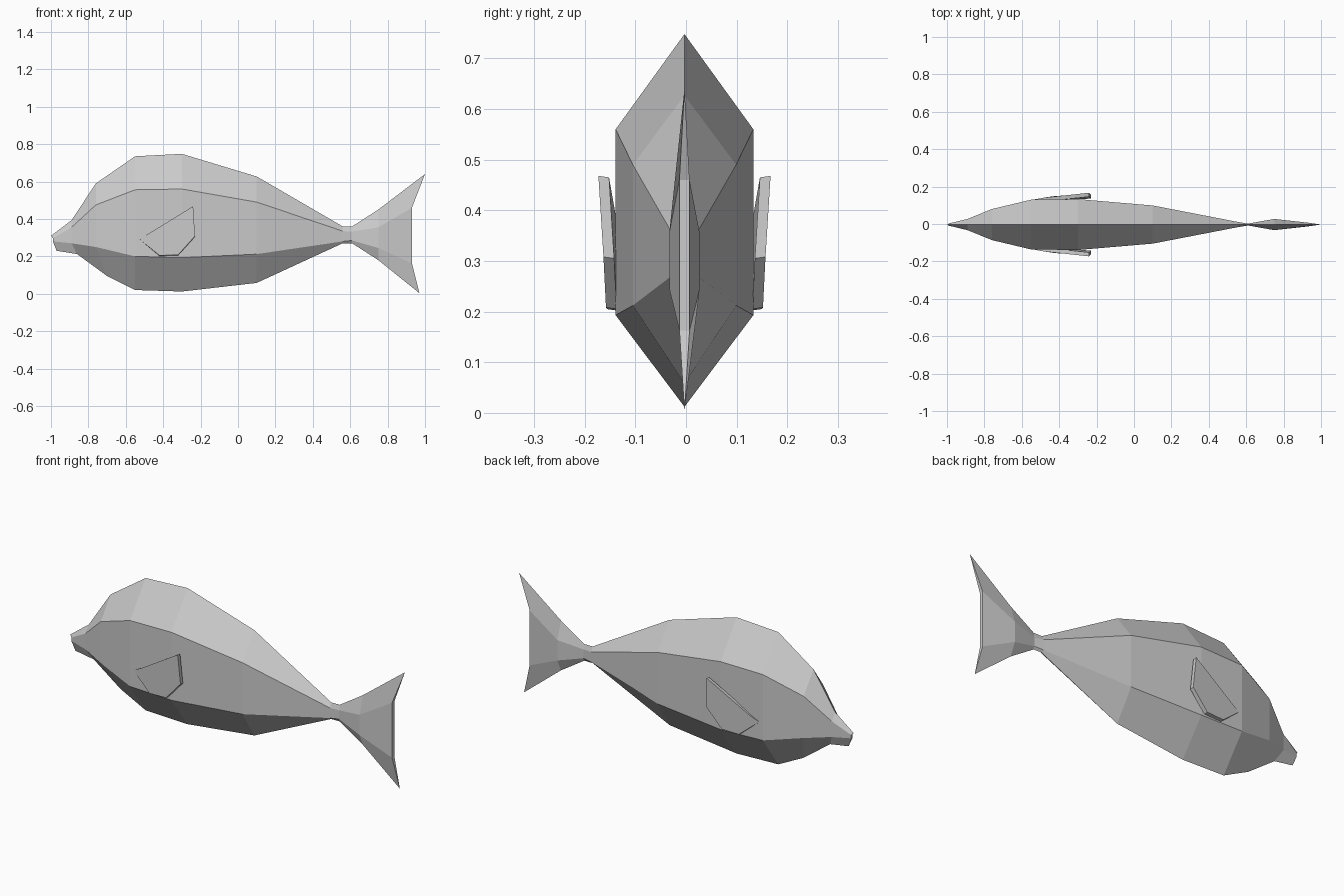
import bpy
import bmesh

cube = bpy.data.objects.get("Cube")
if cube:
    bpy.data.objects.remove(cube, do_unlink=True)

MID_Y = -0.003  # plane of symmetry

grey = bpy.data.materials.new("plain grey")
grey.use_nodes = True
colour = (0.6, 0.6, 0.6, 1)
grey.diffuse_color = colour
grey.node_tree.nodes["Principled BSDF"].inputs["Base Color"].default_value = colour


def finish(bm, name):
    """Turn a bmesh into a flat shaded object."""
    bmesh.ops.recalc_face_normals(bm, faces=bm.faces)
    mesh = bpy.data.meshes.new(name)
    bm.to_mesh(mesh)
    bm.free()
    mesh.materials.append(grey)
    obj = bpy.data.objects.new(name, mesh)
    bpy.context.collection.objects.link(obj)
    return obj


def ring(bm, top, side, bottom):
    """Six-sided section: ridge (x, z), flank (x, upper z, lower z, half width), keel (x, z)."""
    x, upper, lower, w = side
    points = [(top[0], 0, top[1]), (x, w, upper), (x, w, lower),
              (bottom[0], 0, bottom[1]), (x, -w, lower), (x, -w, upper)]
    return [bm.verts.new((px, py + MID_Y, pz)) for px, py, pz in points]


def loft(name, sections):
    bm = bmesh.new()
    rings = [ring(bm, *s) for s in sections]
    for a, b in zip(rings, rings[1:]):
        for i in range(6):
            j = (i + 1) % 6
            bm.faces.new((a[i], a[j], b[j], b[i]))
    # ends are capped in three pieces, so swept tips stay crisp
    for r in (rings[0], rings[-1]):
        bm.faces.new((r[5], r[0], r[1]))
        bm.faces.new((r[1], r[2], r[4], r[5]))
        bm.faces.new((r[2], r[3], r[4]))
    return finish(bm, name)


# Body, from the snout to the narrow tail root
root = ((0.61, 0.36), (0.61, 0.332, 0.285, 0.005), (0.61, 0.27))
loft("body", [
    ((-1.0, 0.31), (-0.99, 0.298, 0.28, 0.006), (-0.97, 0.23)),
    ((-0.89, 0.393), (-0.89, 0.355, 0.27, 0.03), (-0.86, 0.212)),
    ((-0.76, 0.59), (-0.76, 0.475, 0.25, 0.083), (-0.70, 0.095)),
    ((-0.55, 0.735), (-0.55, 0.556, 0.2, 0.133), (-0.55, 0.02)),
    ((-0.30, 0.748), (-0.30, 0.56, 0.193, 0.136), (-0.30, 0.012)),
    ((0.10, 0.627), (0.10, 0.49, 0.212, 0.102), (0.10, 0.058)),
    ((0.56, 0.36), (0.56, 0.335, 0.28, 0.013), (0.56, 0.27)),
    root,
])

# Forked tail fin
loft("tail_fin", [
    root,
    ((0.75, 0.45), (0.75, 0.355, 0.245, 0.03), (0.75, 0.18)),
    ((1.0, 0.64), (0.93, 0.46, 0.163, 0.01), (0.97, 0.003)),
])

# Side fins: flaring plates with the front edge sunk in the flank
outline = [(-0.53, 0.135, 0.295), (-0.48, 0.144, 0.32), (-0.24, 0.17, 0.468),
           (-0.23, 0.16, 0.308), (-0.32, 0.155, 0.208), (-0.42, 0.153, 0.205)]
for name, side in (("left_fin", 1), ("right_fin", -1)):
    bm = bmesh.new()
    outer = [bm.verts.new((x, side * y + MID_Y, z)) for x, y, z in outline]
    inner = [bm.verts.new((x, side * (y - 0.021) + MID_Y, z - 0.003)) for x, y, z in outline]
    bm.faces.new(outer)
    bm.faces.new(inner[::-1])
    for i in range(len(outline)):
        j = (i + 1) % len(outline)
        bm.faces.new((outer[i], outer[j], inner[j], inner[i]))
    finish(bm, name)
